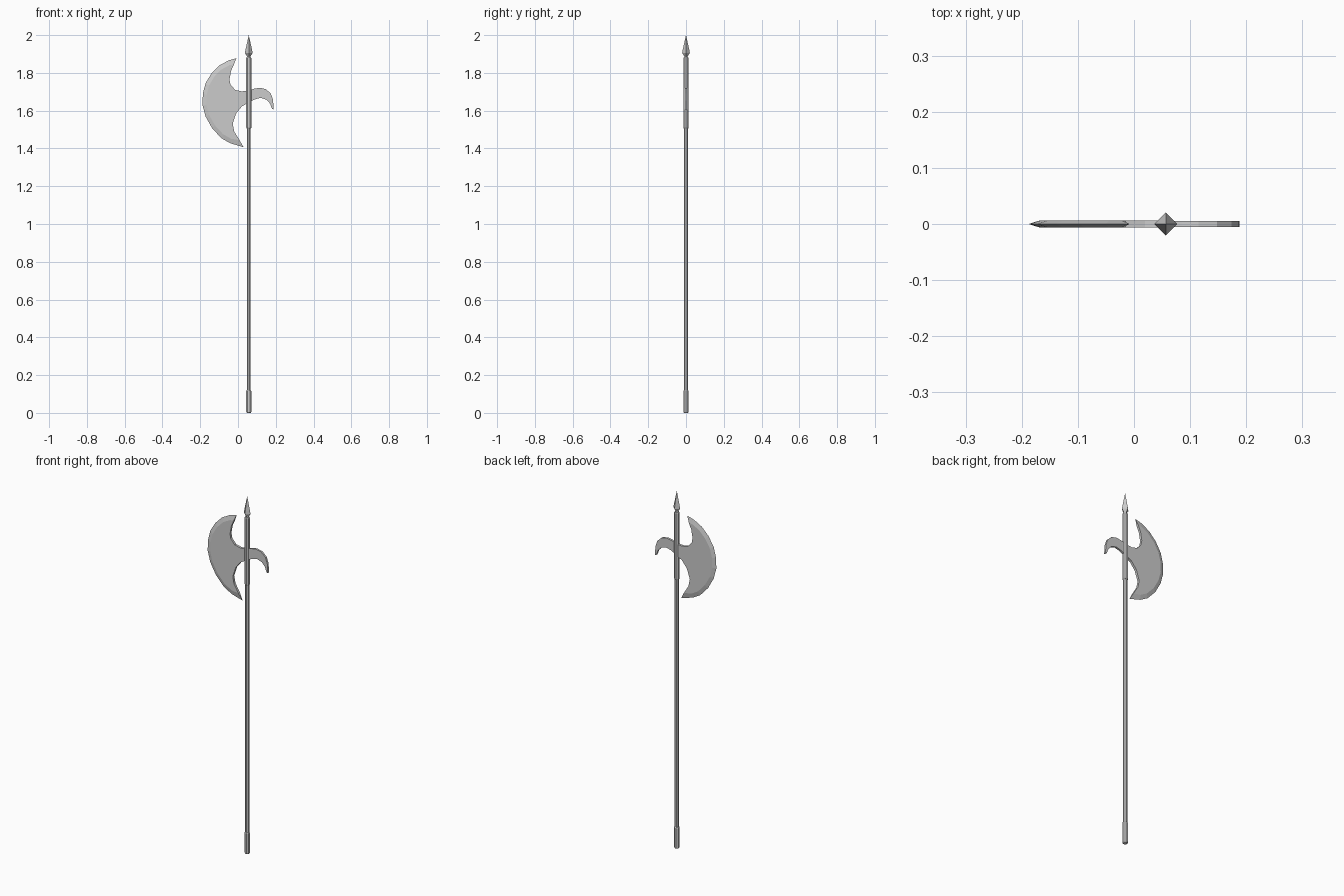
import bpy, bmesh, math

if "Cube" in bpy.data.objects:
    bpy.data.objects.remove(bpy.data.objects["Cube"])

SHAFT_X = 0.057
CENTER = (0.0, 1.643)


def make_object(name, bm):
    bmesh.ops.recalc_face_normals(bm, faces=bm.faces)
    mesh = bpy.data.meshes.new(name)
    bm.to_mesh(mesh)
    bm.free()
    ob = bpy.data.objects.new(name, mesh)
    bpy.context.collection.objects.link(ob)
    return ob


def lathe(name, profile, sides, phase=0.0):
    """Stack of (radius, z) rings around the shaft axis, capped at both ends."""
    bm = bmesh.new()
    rings = []
    for r, z in profile:
        rings.append([bm.verts.new((SHAFT_X + r * math.cos(phase + math.tau * i / sides),
                                    r * math.sin(phase + math.tau * i / sides), z))
                      for i in range(sides)])
    for a, b in zip(rings, rings[1:]):
        for i in range(sides):
            j = (i + 1) % sides
            bm.faces.new((a[i], a[j], b[j], b[i]))
    bm.faces.new(rings[0])
    bm.faces.new(rings[-1])
    bmesh.ops.remove_doubles(bm, verts=bm.verts, dist=1e-5)
    return make_object(name, bm)


def sides_of(bm, points, t):
    return [[bm.verts.new((x, y, z)) for x, z in points] for y in (-t, t)]


# Pole, metal sleeve, butt cap and four-sided spear point
E = math.pi / 8
lathe("pole", [(0.011, 0.05), (0.011, 1.6)], 8, E)
lathe("head_sleeve", [(0.012, 1.505), (0.0145, 1.51), (0.0145, 1.878), (0.012, 1.883)], 8, E)
lathe("butt_cap", [(0.011, 0), (0.0145, 0.006), (0.0145, 0.115), (0.012, 0.12)], 8, E)
lathe("spear_point", [(0.012, 1.87), (0.009, 1.888), (0.0205, 1.905), (0.0175, 1.922),
                      (0.0, 2.0)], 4)

# Crescent axe blade: sharp outer arc, bevel, flat plate
edge = [(-.008, 1.878), (-.05, 1.866), (-.098, 1.84), (-.14, 1.798), (-.172, 1.745),
        (-.186, 1.69), (-.188, 1.63), (-.172, 1.57), (-.137, 1.507), (-.088, 1.454),
        (-.04, 1.427), (.029, 1.407)]
back = [(-.02, 1.49), (-.028, 1.53), (-.01, 1.585), (.02, 1.622), (.055, 1.642),
        (.055, 1.706), (.02, 1.702), (-.015, 1.71), (-.04, 1.738), (-.045, 1.765),
        (-.037, 1.81)]
bevel = [(CENTER[0] + (x - CENTER[0]) * 0.89, CENTER[1] + (z - CENTER[1]) * 0.89)
         for x, z in edge[1:-1]]
bevel = [(-.022, 1.844)] + bevel + [(.008, 1.444)]
bm = bmesh.new()
tip = [bm.verts.new((x, 0, z)) for x, z in edge]
plates = sides_of(bm, bevel + back, 0.0065)
n = len(edge)
for p in plates:
    bm.faces.new(p)
    for i in range(n - 1):
        bm.faces.new((tip[i], tip[i + 1], p[i + 1], p[i]))
f, b = plates
for i in range(n - 1, len(f)):
    j = (i + 1) % len(f)
    bm.faces.new((f[i], f[j], b[j], b[i]))
bm.faces.new((tip[0], f[0], b[0]))
bm.faces.new((tip[-1], f[n - 1], b[n - 1]))
make_object("axe_blade", bm)

# Curved rear hook
hook = [(.055, 1.706), (.085, 1.716), (.115, 1.721), (.148, 1.714), (.174, 1.69),
        (.186, 1.655), (.188, 1.606), (.18, 1.61), (.17, 1.637), (.152, 1.657),
        (.12, 1.668), (.09, 1.66), (.055, 1.642)]
bm = bmesh.new()
f, b = sides_of(bm, hook, 0.0055)
bm.faces.new(f)
bm.faces.new(b)
for i in range(len(f)):
    j = (i + 1) % len(f)
    bm.faces.new((f[i], f[j], b[j], b[i]))
make_object("rear_hook", bm)
